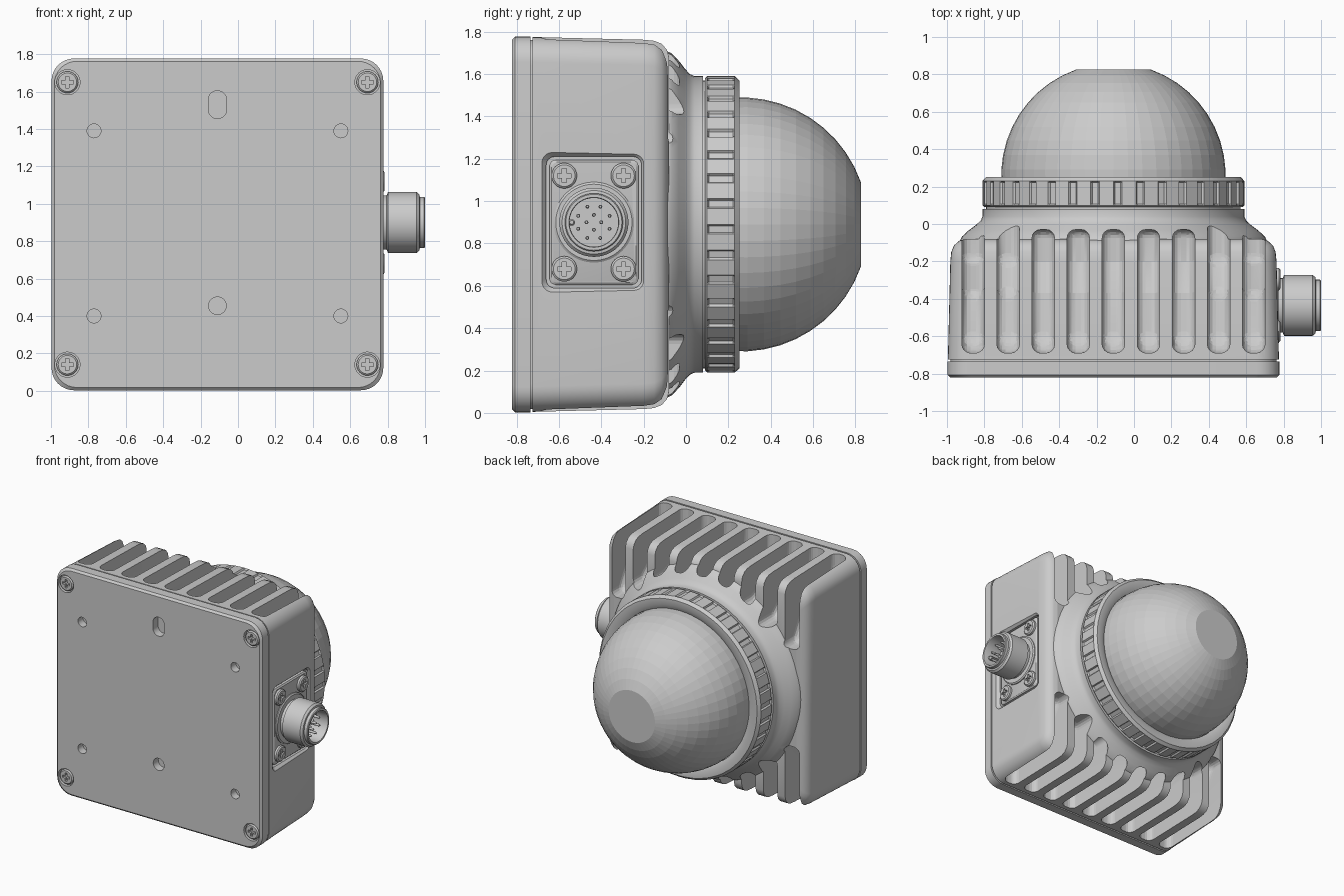
import bpy, bmesh
from math import sin, cos, pi, radians

if "Cube" in bpy.data.objects:
    bpy.data.objects.remove(bpy.data.objects["Cube"])

CX, CZ = -0.11, 0.89          # centre of the housing in x and z


# ---- outlines (2D) ----
def circle(r, n=64):
    return [(r * cos(2 * pi * i / n), r * sin(2 * pi * i / n)) for i in range(n)]


def rrect(hw, hh, r, n=8):
    pts = []
    for k, (sx, sy) in enumerate(((1, 1), (-1, 1), (-1, -1), (1, -1))):
        for i in range(n + 1):
            a = pi / 2 * (k + i / n)
            pts.append((sx * (hw - r) + r * cos(a), sy * (hh - r) + r * sin(a)))
    return pts


def gear(r, notch=0.0, teeth=36):
    pts = []
    for i in range(teeth):
        for f, d in ((0, 0), (0.62, 0), (0.68, notch), (0.94, notch)):
            a = 2 * pi * (i + f) / teeth
            pts.append(((r - d) * cos(a), (r - d) * sin(a)))
    return pts


def cross(a, b):
    return [(a, -b), (a, b), (b, b), (b, a), (-b, a), (-b, b), (-a, b), (-a, -b),
            (-b, -b), (-b, -a), (b, -a), (b, -b)]


# ---- mesh helpers ----
def finish(name, bm, smooth=30):
    bmesh.ops.recalc_face_normals(bm, faces=bm.faces[:])
    me = bpy.data.meshes.new(name)
    bm.to_mesh(me)
    bm.free()
    ob = bpy.data.objects.new(name, me)
    bpy.context.collection.objects.link(ob)
    if smooth:
        shade(ob, smooth)
    return ob


def activate(ob):
    bpy.ops.object.select_all(action='DESELECT')
    ob.select_set(True)
    bpy.context.view_layer.objects.active = ob


def shade(ob, angle=30):
    activate(ob)
    bpy.ops.object.shade_smooth_by_angle(angle=radians(angle))


def loft(name, sections, centre=(CX, CZ), axis='y', closed=False, smooth=30):
    """Skin outlines stacked along y (u=x, v=z) or along x (u=y, v=z)."""
    bm = bmesh.new()
    rings = []
    for outline, w in sections:
        ring = []
        for u, v in outline:
            u, v = u + centre[0], v + centre[1]
            ring.append(bm.verts.new((u, w, v) if axis == 'y' else (w, u, v)))
        rings.append(ring)
    pairs = list(zip(rings, rings[1:]))
    if closed:
        pairs.append((rings[-1], rings[0]))
    else:
        bm.faces.new(rings[0])
        bm.faces.new(rings[-1])
    for a, b in pairs:
        n = len(a)
        for i in range(n):
            bm.faces.new((a[i], a[(i + 1) % n], b[(i + 1) % n], b[i]))
    return finish(name, bm, smooth)


def boolean(ob, tool, op='DIFFERENCE'):
    m = ob.modifiers.new('cut', 'BOOLEAN')
    m.operation, m.object, m.solver = op, tool, 'EXACT'
    activate(ob)
    bpy.ops.object.modifier_apply(modifier=m.name)
    bpy.data.objects.remove(tool)


def screw(name, centre, axis, base, top, r):
    d = 1 if top > base else -1
    ob = loft(name, [(circle(r, 32), base), (circle(r, 32), top - d * 0.008),
                     (circle(r * 0.85, 32), top)], centre, axis)
    boolean(ob, loft('cutter', [(cross(r * 0.55, r * 0.16), top - d * 0.02),
                                (cross(r * 0.55, r * 0.16), top + d * 0.02)], centre, axis))
    shade(ob)


# ---- housing: tapered rounded box blended into a round neck ----
body = loft('housing', [(rrect(h, h, 0.12), y) for y, h in (
    (-0.74, 0.872), (-0.725, 0.872), (-0.725, 0.885), (-0.2, 0.872), (-0.15, 0.867),
    (-0.115, 0.853), (-0.09, 0.825), (-0.08, 0.79))])
neck = loft('neck', [(circle(r, 96), y) for r, y in (
    (0.78, -0.3), (0.825, -0.1), (0.81, -0.067), (0.775, -0.035), (0.735, -0.005),
    (0.71, 0.018), (0.70, 0.04), (0.70, 0.08), (0.68, 0.08), (0.68, 0.1))])
boolean(body, neck, 'UNION')

# ---- cooling channels along the top and bottom ----
bm = bmesh.new()
for i in range(-4, 5):
    floor, end = {4: (0.38, 0.1), 3: (0.52, 0.035)}.get(abs(i), (0.6, -0.03))
    profile = [(-0.69, 1.1), (-0.69, 0.76), (-0.62, 0.69), (-0.37, 0.66),
               (-0.2, floor), (end, floor), (end, 1.1)]
    for s in (1, -1):
        sides = [[bm.verts.new((CX + i * 0.1875 + dx, y, CZ + s * z)) for y, z in profile]
                 for dx in (-0.06, 0.06)]
        bm.faces.new(sides[0])
        bm.faces.new(sides[1])
        n = len(profile)
        for k in range(n):
            j = (k + 1) % n
            bm.faces.new((sides[0][k], sides[0][j], sides[1][j], sides[1][k]))
slots = finish('slots', bm, None)
bev = slots.modifiers.new('round', 'BEVEL')
bev.width, bev.segments, bev.limit_method = 0.045, 4, 'ANGLE'
activate(slots)
bpy.ops.object.modifier_apply(modifier='round')
boolean(body, slots)

# ---- connector recess in the right side ----
PY, PZ = -0.435, 0.9
boolean(body, loft('recess', [(rrect(0.225, 0.31, 0.04), 0.725), (rrect(0.225, 0.31, 0.04), 0.75),
                              (rrect(0.26, 0.345, 0.06), 0.79)], (PY, PZ), 'x'))
shade(body)

# ---- mounting plate with holes and corner screws ----
plate = loft('back_plate', [(rrect(h, h, 0.12), y) for y, h in (
    (-0.822, 0.872), (-0.807, 0.887), (-0.735, 0.887))])
corners = [(x, z) for x in (-0.912, 0.692) for z in (0.14, 1.65)]
holes = [((x, z), circle(0.037, 32), -0.76) for x in (-0.77, 0.55) for z in (0.4, 1.39)]
holes += [((CX, 0.455), circle(0.047, 32), -0.76), ((CX, 1.53), rrect(0.049, 0.074, 0.048), -0.76)]
holes += [(c, circle(0.067, 32), -0.79) for c in corners]
for c, outline, depth in holes:
    boolean(plate, loft('cutter', [(outline, depth), (outline, -0.9)], c))
shade(plate)
for k, c in enumerate(corners):
    screw(f'plate_screw_{k + 1}', c, 'y', -0.78, -0.82, 0.058)

# ---- notched clamping ring and faceted dome ----
loft('clamp_ring', [(gear(0.59), 0.09), (gear(0.69), 0.09), (gear(0.70), 0.10),
                    (gear(0.70, 0.012), 0.108), (gear(0.70, 0.012), 0.222),
                    (gear(0.70), 0.23), (gear(0.68), 0.252), (gear(0.635), 0.252),
                    (gear(0.60), 0.235)], closed=True)
a0, a1 = radians(-12), radians(70.5)
loft('dome', [(circle(0.6 * cos(a), 48), 0.26 + 0.6 * sin(a))
              for a in (a0 + (a1 - a0) * i / 11 for i in range(12))], smooth=None)

# ---- connector: flange, socket, pins and screws ----
loft('connector_flange', [(rrect(0.21, 0.295, 0.03), 0.70), (rrect(0.21, 0.295, 0.03), 0.75),
                          (rrect(0.20, 0.285, 0.03), 0.758)], (PY, PZ), 'x')
loft('connector_socket', [(circle(r), x) for r, x in (
    (0.19, 0.70), (0.19, 0.765), (0.18, 0.772), (0.145, 0.772), (0.145, 0.795), (0.163, 0.802),
    (0.163, 0.955), (0.15, 0.97), (0.137, 0.972), (0.137, 0.995), (0.132, 1.0),
    (0.118, 1.0), (0.115, 0.99), (0.115, 0.86))], (PY, PZ), 'x')
pins = [(0.08 * cos(i * pi / 4 + 0.39), 0.08 * sin(i * pi / 4 + 0.39), 0.009) for i in range(8)]
pins += [(0.035 * cos(i * pi / 2), 0.035 * sin(i * pi / 2), 0.009) for i in range(4)]
pins.append((-0.105, 0, 0.016))      # alignment key
for k, (y, z, r) in enumerate(pins):
    loft(f'connector_pin_{k + 1}', [(circle(r, 12), 0.85), (circle(r, 12), 0.95),
                                    (circle(r * 0.6, 12), 0.96)], (PY + y, PZ + z), 'x')
for k, (y, z) in enumerate((y, z) for y in (-0.14, 0.14) for z in (-0.22, 0.22)):
    screw(f'connector_screw_{k + 1}', (PY + y, PZ + z), 'x', 0.74, 0.782, 0.06)
